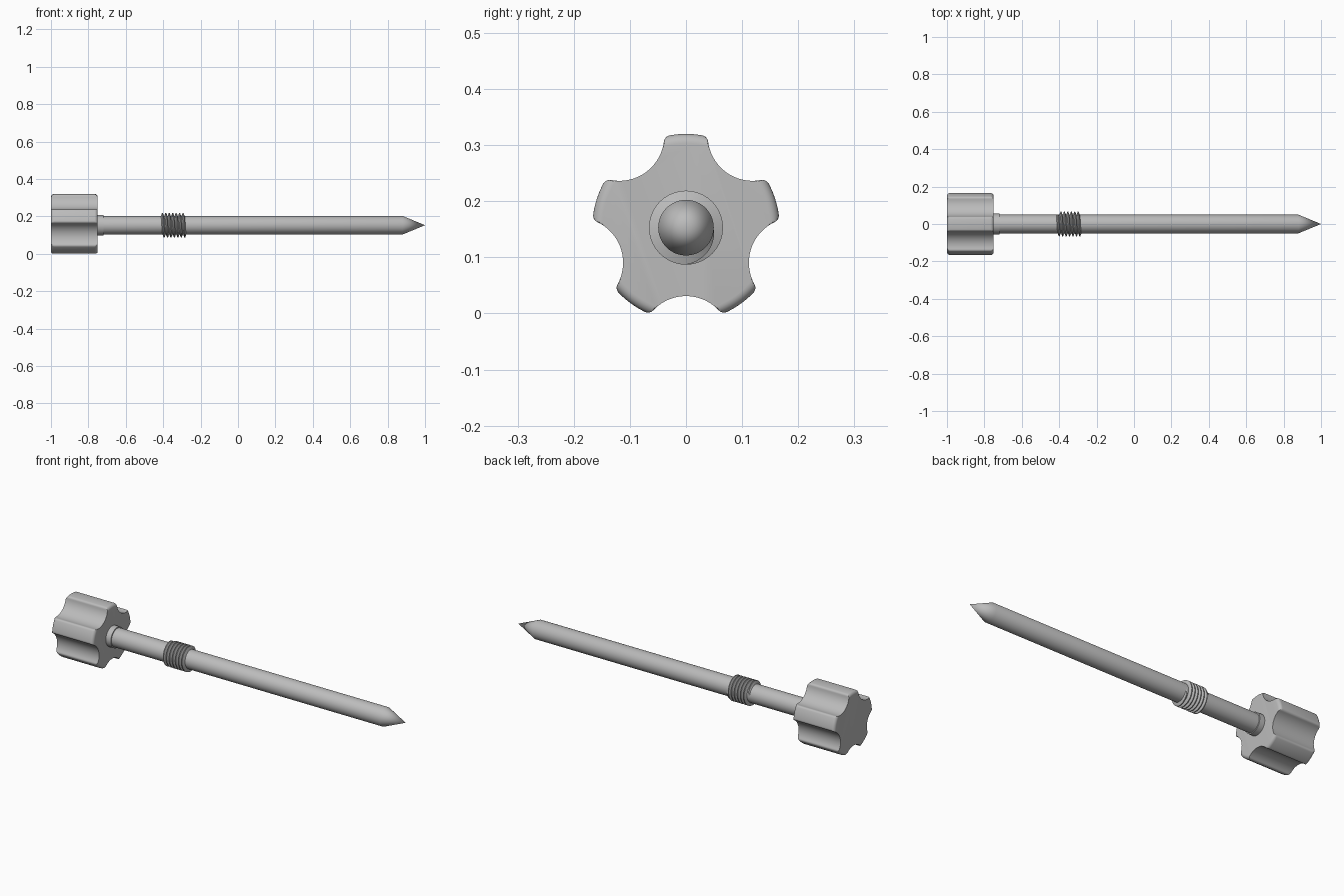
import bpy, bmesh
from math import pi, sin, cos, acos, atan2, hypot, radians

if "Cube" in bpy.data.objects:
    bpy.data.objects.remove(bpy.data.objects["Cube"], do_unlink=True)

AXIS_Z = 0.153

metal = bpy.data.materials.new("plain grey")
metal.use_nodes = True
grey = (0.5, 0.5, 0.5, 1)
metal.diffuse_color = grey
metal.node_tree.nodes["Principled BSDF"].inputs["Base Color"].default_value = grey


def loft(name, rings):
    """Skin a list of equal closed rings and cap both ends."""
    bm = bmesh.new()
    loops = [[bm.verts.new(p) for p in ring] for ring in rings]
    n = len(loops[0])
    for a, b in zip(loops, loops[1:]):
        for i in range(n):
            j = (i + 1) % n
            bm.faces.new((a[i], a[j], b[j], b[i]))
    bm.faces.new(loops[0][::-1])
    bm.faces.new(loops[-1])
    bmesh.ops.remove_doubles(bm, verts=bm.verts, dist=0.00001)
    bmesh.ops.recalc_face_normals(bm, faces=bm.faces)
    mesh = bpy.data.meshes.new(name)
    bm.to_mesh(mesh)
    bm.free()
    mesh.materials.append(metal)
    obj = bpy.data.objects.new(name, mesh)
    bpy.context.collection.objects.link(obj)
    obj.location.z = AXIS_Z
    bpy.ops.object.select_all(action='DESELECT')
    obj.select_set(True)
    bpy.context.view_layer.objects.active = obj
    bpy.ops.object.shade_smooth_by_angle(angle=radians(30))
    return obj


def turned(name, profile, sides=64):
    """Solid of revolution along x from (x, radius) pairs."""
    return loft(name, [[(x, r * cos(2 * pi * i / sides), r * sin(2 * pi * i / sides))
                        for i in range(sides)] for x, r in profile])


def arc(cx, cy, r, a0, a1, steps):
    return [(cx + r * cos(a0 + (a1 - a0) * i / steps),
             cy + r * sin(a0 + (a1 - a0) * i / steps)) for i in range(steps + 1)]


# Knob outline: five lobes, scooped between, with rounded lobe corners
OUTER, VALLEY, SCOOP, FILLET = 0.167, 0.122, 0.08, 0.013
scoop_at = VALLEY + SCOOP
fc = OUTER - FILLET
reach = SCOOP + FILLET
phi = acos((fc**2 + scoop_at**2 - reach**2) / (2 * fc * scoop_at))
fx, fy = fc * cos(phi), fc * sin(phi)
to_scoop = atan2(-fy, scoop_at - fx)
half = arc(scoop_at, 0, SCOOP, pi, to_scoop + pi, 10)
half += arc(fx, fy, FILLET, to_scoop, phi, 7)[1:]
half += arc(0, 0, OUTER, phi, pi / 5, 5)[1:]
sector = [(x, -y) for x, y in half[:0:-1]] + half[:-1]

outline = []
for k in range(5):
    turn = radians(54 + 72 * k)
    outline += [(hypot(x, y), atan2(y, x) + turn) for x, y in sector]


def knob_ring(x, limit):
    return [(x, min(r, limit) * cos(a), min(r, limit) * sin(a)) for r, a in outline]


# Knob body with rounded rims on the lobes
ROUND = 0.017
rim = [(ROUND * (1 - sin(t)), OUTER - ROUND * (1 - cos(t)))
       for t in [pi / 2 * (1 - i / 6) for i in range(7)]]
loft("knob", [knob_ring(-1 + d, r) for d, r in rim]
     + [knob_ring(-0.75 - d, r) for d, r in reversed(rim)])

# Collar, shaft and pointed tip
turned("collar", [(-0.76, 0.055), (-0.72, 0.055)])
turned("pointed_shaft", [(-0.76, 0.0495), (0.88, 0.0495), (1.0, 0.0)])

# Right-handed helical thread that fades into the shaft at both ends
TURNS, STEPS, ROOT, CREST = 7, 40, 0.047, 0.066
START, END = -0.409, -0.28
pitch = (END - START) / TURNS
total = TURNS * STEPS
sections = []
for i in range(total + 1):
    fade = min(1, i / 10, (total - i) / 10)
    crest = ROOT + (CREST - ROOT) * (0.1 + 0.9 * fade)
    a = 2 * pi * i / STEPS
    x = START + pitch * i / STEPS
    shape = [(-0.49, ROOT), (-0.12, crest), (0.12, crest), (0.49, ROOT)]
    sections.append([(x + dx * pitch, r * cos(a), r * sin(a)) for dx, r in shape])
loft("screw_thread", sections)
